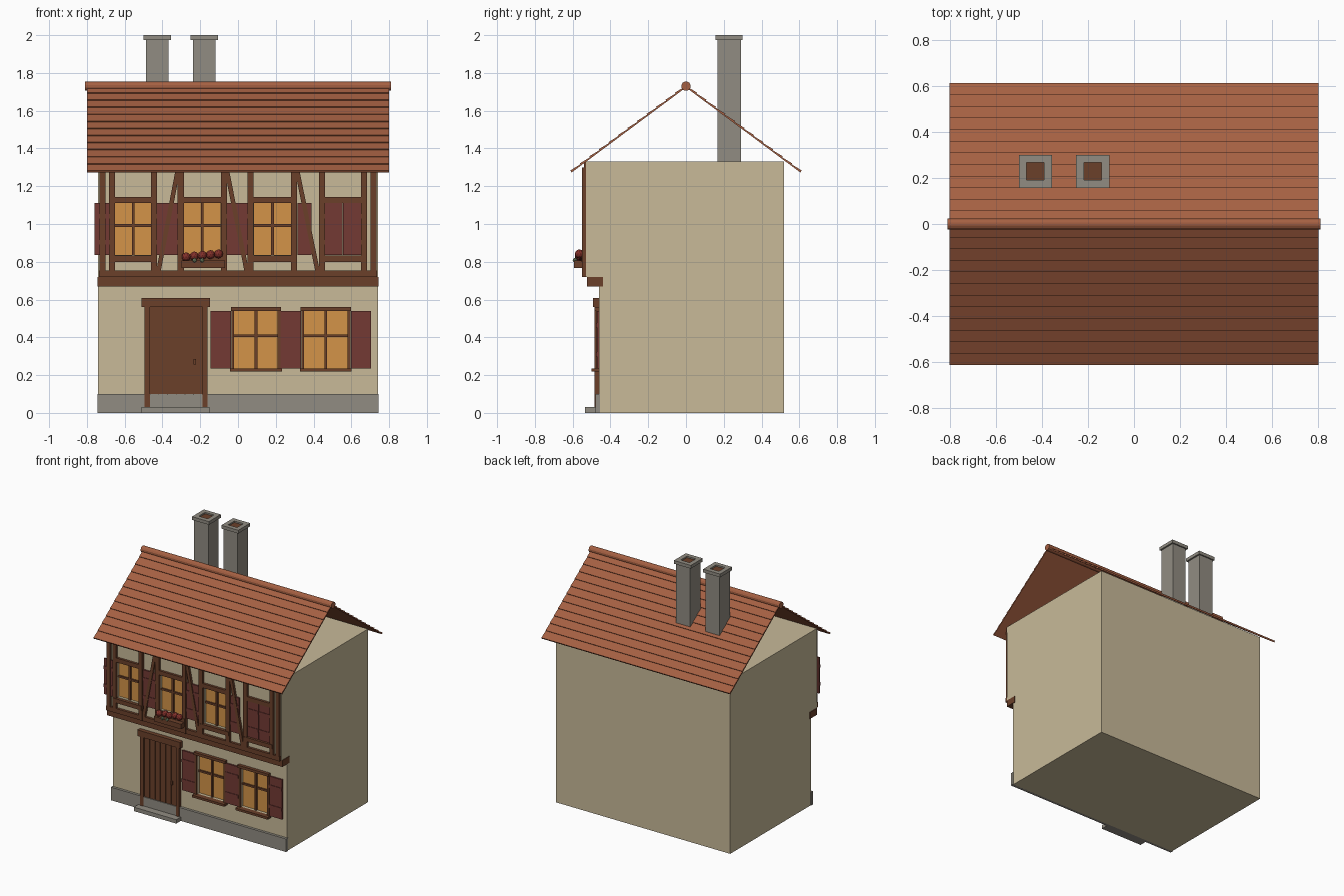
import bpy, bmesh, math
from mathutils import Vector, Matrix

cube = bpy.data.objects.get("Cube")
if cube:
    bpy.data.objects.remove(cube, do_unlink=True)


def material(name, r, g, b):
    lin = [((c / 255 + 0.055) / 1.055) ** 2.4 for c in (r, g, b)] + [1]
    m = bpy.data.materials.new(name)
    m.use_nodes = True
    m.diffuse_color = lin
    m.node_tree.nodes["Principled BSDF"].inputs["Base Color"].default_value = lin
    return m


PLASTER = material("cream plaster", 200, 186, 153)
TIMBER = material("brown timber", 107, 64, 42)
TILE = material("terracotta tile", 165, 96, 66)
STONE = material("grey stone", 145, 140, 130)
SHUTTER = material("dark red paint", 115, 58, 52)
GLASS = material("amber glass", 211, 148, 72)
FLOWER = material("red flower", 130, 48, 42)
LEAF = material("grey green leaf", 110, 125, 95)


def finish(name, bm, mat):
    bmesh.ops.recalc_face_normals(bm, faces=bm.faces)
    mesh = bpy.data.meshes.new(name)
    bm.to_mesh(mesh)
    bm.free()
    mesh.materials.append(mat)
    ob = bpy.data.objects.new(name, mesh)
    bpy.context.collection.objects.link(ob)
    return ob


def add_box(bm, x0, x1, y0, y1, z0, z1):
    size = Matrix.Diagonal((x1 - x0, y1 - y0, z1 - z0, 1))
    mid = Matrix.Translation(((x0 + x1) / 2, (y0 + y1) / 2, (z0 + z1) / 2))
    return bmesh.ops.create_cube(bm, size=1, matrix=mid @ size)["verts"]


def boxes(name, mat, *ranges):
    bm = bmesh.new()
    for r in ranges:
        add_box(bm, *r)
    return finish(name, bm, mat)


def prism(name, mat, profile, half):
    """Extrude a (y, z) profile along x, centred."""
    bm = bmesh.new()
    face = bm.faces.new([bm.verts.new((-half, y, z)) for y, z in profile])
    out = bmesh.ops.extrude_face_region(bm, geom=[face])["geom"]
    moved = [v for v in out if isinstance(v, bmesh.types.BMVert)]
    bmesh.ops.translate(bm, verts=moved, vec=(2 * half, 0, 0))
    return finish(name, bm, mat)


LOW, UP = -0.46, -0.53          # front wall planes
FLOOR, TOP = 0.72, 1.33

# Body with the upper storey jutting forward
walls = prism("walls", PLASTER, [(LOW, 0), (0.52, 0), (0.52, TOP), (UP, TOP),
                                 (UP, FLOOR), (LOW, FLOOR)], 0.74)

# Window openings: x range, z range, wall plane
lower = [(-0.02, 0.21, 0.235, 0.54, LOW), (0.35, 0.58, 0.235, 0.54, LOW)]
upper = [(x, x + 0.195, 0.835, 1.11, UP) for x in (-0.652, -0.287, 0.085)]
openings = lower + upper
cutter = boxes("window_cutter", PLASTER,
               *[(a, b, y - 0.05, y + 0.03, c, d) for a, b, c, d, y in openings])
cutter.hide_render = True
cut = walls.modifiers.new("openings", "BOOLEAN")
cut.object = cutter
cut.solver = "EXACT"
bpy.context.view_layer.objects.active = walls
bpy.ops.object.modifier_apply(modifier=cut.name)
bpy.data.objects.remove(cutter, do_unlink=True)

# Glass panes and glazing bars
for i, (a, b, c, d, y) in enumerate(openings):
    boxes(f"window_glass_{i}", GLASS, (a, b, y + 0.02, y + 0.029, c, d))
    m, t, w = (a + b) / 2, c + (d - c) * 0.57, 0.007
    f, k = y + 0.006, y + 0.022
    boxes(f"window_bars_{i}", TIMBER, (m - w, m + w, f, k, c, d),
          (a, b, f + 0.002, k, t - w, t + w))

# Ground floor window surrounds
for i, (a, b, c, d, y) in enumerate(lower):
    boxes(f"window_surround_{i}", TIMBER,
          (a - 0.015, a, y - 0.015, y, c, d), (b, b + 0.015, y - 0.015, y, c, d),
          (a - 0.018, b + 0.018, y - 0.025, y, d, d + 0.02),
          (a - 0.022, b + 0.022, y - 0.04, y, c - 0.017, c))


def shutter(name, a, b, c, d, y):
    h = (d - c) / 4
    bands = [(a, b, y - 0.016, y - 0.01, z - 0.012, z + 0.012) for z in (c + h, d - h)]
    boxes(name, SHUTTER, (a, b, y - 0.012, y, c, d), *bands)


for i, (a, b) in enumerate([(-0.145, -0.036), (0.226, 0.334), (0.597, 0.705)]):
    shutter(f"lower_shutter_{i}", a, b, 0.235, 0.54, LOW)
for i, (a, b) in enumerate([(-0.76, -0.68), (-0.43, -0.32), (-0.06, 0.05),
                            (0.315, 0.39), (0.46, 0.553), (0.557, 0.65)]):
    shutter(f"upper_shutter_{i}", a, b, 0.835, 1.11, UP)

# Half-timber frame
front = UP - 0.02
posts = [-0.718, -0.667, -0.445, -0.303, -0.075, 0.067, 0.297, 0.445, 0.667, 0.718]
boxes("timber_posts", TIMBER,
      *[(x - 0.016, x + 0.016, front, UP, FLOOR, 1.3) for x in posts])
rails = []
for left, right in zip(posts[1:9:2], posts[2:9:2]):
    rails.append((left, right, front + 0.002, UP, 1.11, 1.143))
    rails.append((left - 0.01, right + 0.01, front - 0.004, UP, 0.8, 0.832))
boxes("timber_rails", TIMBER, *rails,
      (-0.737, 0.737, front + 0.001, UP, FLOOR, 0.755),
      (-0.737, 0.737, front + 0.01, UP, 1.29, TOP))
boxes("jetty_beam", TIMBER, (-0.745, 0.745, UP + 0.005, -0.44, 0.67, FLOOR))


def brace(name, x_top, x_low):
    bm = bmesh.new()
    for v in add_box(bm, -0.012, 0.012, front + 0.001, UP, 0.755, 1.29):
        v.co.x += x_low if v.co.z < 1 else x_top
    finish(name, bm, TIMBER)


for i, (t, l) in enumerate([(-0.318, -0.42), (-0.06, 0.045), (0.312, 0.42)]):
    brace(f"brace_{i}", t, l)

# Stone base and doorstep
boxes("stone_plinth", STONE, (-0.745, 0.745, LOW - 0.02, LOW + 0.005, 0, 0.1))
boxes("doorstep", STONE, (-0.51, -0.15, -0.535, LOW, 0, 0.03))

# Plank door with frame
planks, x0, step = 6, -0.465, 0.046
boxes("door_planks", TIMBER, (-0.465, -0.189, LOW - 0.008, LOW, 0.1, 0.56),
      *[(x0 + i * step + 0.002, x0 + (i + 1) * step - 0.002, LOW - 0.014, LOW, 0.1, 0.56)
        for i in range(planks)])
boxes("door_frame", TIMBER, (-0.495, -0.465, LOW - 0.025, LOW, 0.03, 0.56),
      (-0.189, -0.162, LOW - 0.025, LOW, 0.03, 0.56),
      (-0.51, -0.148, LOW - 0.032, LOW, 0.56, 0.607))
boxes("door_handle", TIMBER, (-0.235, -0.222, LOW - 0.024, LOW, 0.255, 0.285))


def balls(name, mat, places, radius):
    bm = bmesh.new()
    for p in places:
        bmesh.ops.create_icosphere(bm, subdivisions=2, radius=radius,
                                   matrix=Matrix.Translation(p))
    finish(name, bm, mat)


# Flower box
boxes("flower_box", TIMBER, (-0.3, -0.07, -0.592, front, 0.768, 0.806))
balls("flowers", FLOWER, [(-0.275 + i * 0.043, -0.565 + 0.012 * (i % 2),
                           0.826 + i * 0.004) for i in range(5)], 0.024)
balls("leaves", LEAF, [(x, -0.588, 0.808) for x in (-0.23, -0.19)], 0.012)

# Stepped tile roof, one slope per side
RIDGE, EAVE, ROWS = Vector((0, 1.723)), Vector((0.605, 1.273)), 12
along = EAVE - RIDGE
normal = Vector((-along.y, along.x)).normalized()
for name, side in (("roof_front", -1), ("roof_back", 1)):
    line = [EAVE, RIDGE]
    for i in range(ROWS):
        line.append(RIDGE + along * (i / ROWS) + normal * 0.007)
        line.append(RIDGE + along * ((i + 1) / ROWS) + normal * 0.013)
    prism(name, TILE, [(side * p.x, p.y) for p in line], 0.8)

# Ridge roll with end collars
ring = [math.tau * (i + 0.5) / 12 for i in range(12)]
for name, r, half in (("ridge_roll", 0.025, 0.81),):
    prism(name, TILE, [(r * math.cos(a), 1.73 + r * math.sin(a)) for a in ring], half)

# Chimneys with hollow caps
for i, x in enumerate((-0.428, -0.179)):
    y = 0.228
    boxes(f"chimney_shaft_{i}", STONE, (x - 0.06, x + 0.06, y - 0.062, y + 0.062, TOP, 1.976))
    o, n = 0.072, 0.038
    boxes(f"chimney_cap_{i}", STONE,
          (x - o, x - n, y - o, y + o, 1.975, 2), (x + n, x + o, y - o, y + o, 1.975, 2),
          (x - n, x + n, y - o, y - n, 1.975, 2), (x - n, x + n, y + n, y + o, 1.975, 2))
    boxes(f"chimney_flue_{i}", TIMBER, (x - n, x + n, y - n, y + n, 1.98, 1.989))
